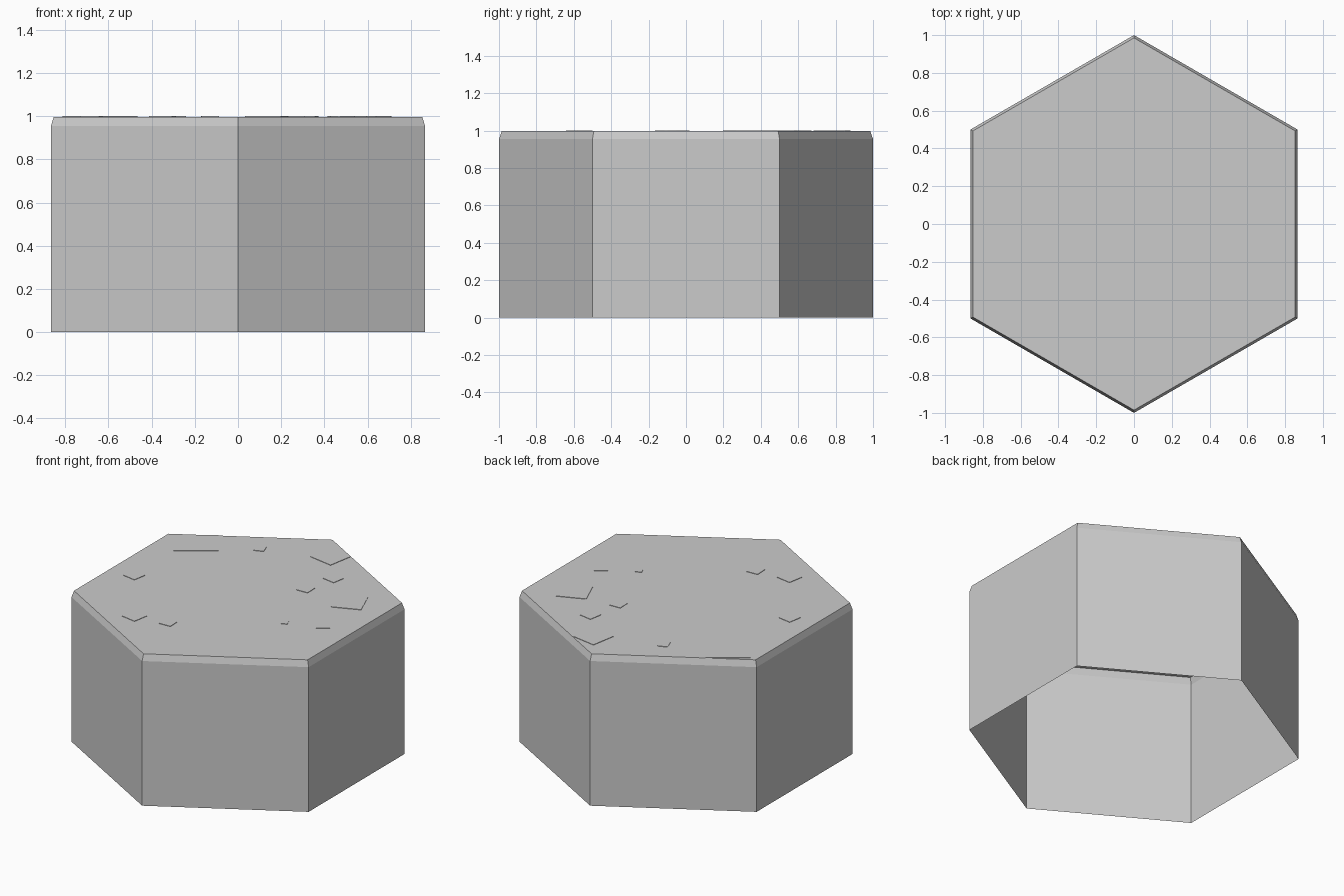
import bpy, bmesh
from math import sin, cos, radians

if "Cube" in bpy.data.objects:
    bpy.data.objects.remove(bpy.data.objects["Cube"])

TOP = 0.997


def finish(name, bm):
    mesh = bpy.data.meshes.new(name)
    bm.to_mesh(mesh)
    bm.free()
    obj = bpy.data.objects.new(name, mesh)
    bpy.context.collection.objects.link(obj)
    return obj


# Hexagonal tile shell: bevelled top rim, open underneath
bm = bmesh.new()
rings = []
for radius, z in ((1.0, 0.0), (1.0, 0.955), (0.985, TOP)):
    rings.append([bm.verts.new((radius * cos(radians(30 + 60 * i)),
                                radius * sin(radians(30 + 60 * i)), z))
                  for i in range(6)])
for low, high in zip(rings, rings[1:]):
    for i in range(6):
        j = (i + 1) % 6
        bm.faces.new((low[i], low[j], high[j], high[i]))
bm.faces.new(rings[-1])
finish("hex_tile", bm)


# Thin square flagstones barely raised above the top face
def flagstone(index, x, y, width, depth, angle):
    bm = bmesh.new()
    bmesh.ops.create_cube(bm, size=1.0)
    obj = finish(f"flagstone_{index}", bm)
    obj.scale = (width, depth, 0.006)
    obj.rotation_euler.z = radians(angle)
    obj.location = (x, y, TOP)


stones = [
    (-0.64, 0.475, 0.27, 0.22, 35),
    (-0.68, -0.11, 0.09, 0.09, 80),
    (-0.35, -0.58, 0.107, 0.107, 80),
    (-0.13, -0.54, 0.08, 0.08, 2),
    (-0.28, 0.63, 0.062, 0.062, 20),
    (0.13, 0.78, 0.17, 0.17, 80),
    (0.32, 0.54, 0.09, 0.09, 80),
    (0.27, 0.32, 0.08, 0.08, 2),
    (0.59, 0.32, 0.186, 0.186, 22),
    (0.44, -0.14, 0.04, 0.04, 22),
    (0.65, -0.04, 0.084, 0.084, 35),
]
for n, stone in enumerate(stones, 1):
    flagstone(n, *stone)
